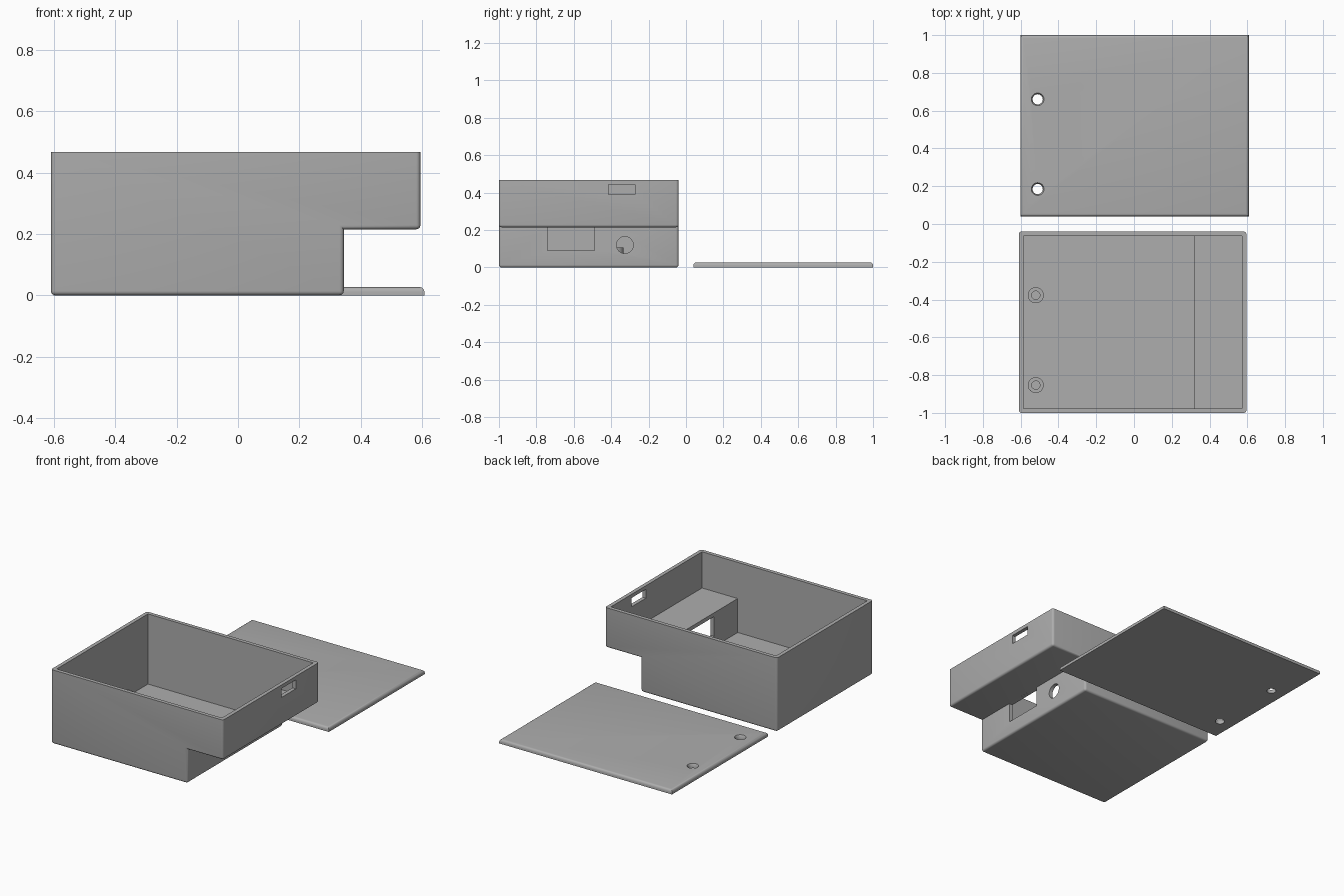
import bpy, bmesh, math
from mathutils import Matrix

if "Cube" in bpy.data.objects:
    bpy.data.objects.remove(bpy.data.objects["Cube"])

grey = bpy.data.materials.new("light grey plastic")
grey.diffuse_color = (0.42, 0.42, 0.42, 1)
grey.use_nodes = True
grey.node_tree.nodes["Principled BSDF"].inputs["Base Color"].default_value = grey.diffuse_color


def make(name, bm):
    bmesh.ops.recalc_face_normals(bm, faces=bm.faces)
    me = bpy.data.meshes.new(name)
    bm.to_mesh(me)
    bm.free()
    me.materials.append(grey)
    ob = bpy.data.objects.new(name, me)
    bpy.context.collection.objects.link(ob)
    return ob


def extrude_profile(pts, y0, y1):
    """Solid from an x-z outline, running from y0 to y1."""
    bm = bmesh.new()
    face = bm.faces.new([bm.verts.new((x, y0, z)) for x, z in pts])
    new = bmesh.ops.extrude_face_region(bm, geom=[face])["geom"]
    bmesh.ops.translate(bm, vec=(0, y1 - y0, 0),
                        verts=[v for v in new if isinstance(v, bmesh.types.BMVert)])
    bmesh.ops.recalc_face_normals(bm, faces=bm.faces)
    return bm


def box(x0, x1, y0, y1, z0, z1):
    return extrude_profile([(x0, z0), (x1, z0), (x1, z1), (x0, z1)], y0, y1)


def cone(r_low, r_high, depth, centre, axis="Z"):
    bm = bmesh.new()
    rot = Matrix.Rotation(math.pi / 2, 4, "Y") if axis == "X" else Matrix()
    bmesh.ops.create_cone(bm, cap_ends=True, segments=40, radius1=r_low, radius2=r_high,
                          depth=depth, matrix=Matrix.Translation(centre) @ rot)
    return bm


def boolean(ob, bm, op="DIFFERENCE"):
    tool = make("cutter", bm)
    tool.hide_render = True
    mod = ob.modifiers.new(op, "BOOLEAN")
    mod.operation, mod.object, mod.solver = op, tool, "EXACT"
    bpy.context.view_layer.objects.active = ob
    bpy.ops.object.modifier_apply(modifier=mod.name)
    bpy.data.objects.remove(tool)


def smooth(ob):
    bpy.ops.object.select_all(action="DESELECT")
    ob.select_set(True)
    bpy.context.view_layer.objects.active = ob
    bpy.ops.object.shade_smooth_by_angle(angle=math.radians(35))


# Stepped case: outer edges rounded, except the top rim and the inner step corner
TOP = 0.468
bm = extrude_profile([(-0.61, 0), (0.345, 0), (0.345, 0.215),
                      (0.595, 0.215), (0.595, TOP), (-0.61, TOP)], -1.0, -0.04)
edges = [e for e in bm.edges
         if not all(v.co.z > TOP - 0.001 for v in e.verts)
         and not all(abs(v.co.x - 0.345) < 0.001 and v.co.z > 0.2 for v in e.verts)]
bmesh.ops.bevel(bm, geom=edges, offset=0.014, segments=4, profile=0.5, affect="EDGES")
case = make("case", bm)

# Stepped cavity
boolean(case, extrude_profile([(-0.586, 0.024), (0.321, 0.024), (0.321, 0.239),
                               (0.571, 0.239), (0.571, 0.6), (-0.586, 0.6)], -0.976, -0.064))

# Openings in the right-hand walls
boolean(case, box(0.30, 0.38, -0.74, -0.49, 0.09, 0.2148))
boolean(case, cone(0.045, 0.045, 0.08, (0.34, -0.327, 0.12), "X"))
boolean(case, box(0.55, 0.62, -0.415, -0.272, 0.389, 0.445))

# Short hollow screw posts
for y in (-0.377, -0.853):
    boolean(case, cone(0.042, 0.042, 0.096, (-0.52, y, 0.06)), "UNION")
    boolean(case, cone(0.022, 0.022, 0.1, (-0.52, y, 0.075)))
smooth(case)

# Lid with rounded top edges and countersunk screw holes
bm = box(-0.602, 0.608, 0.04, 1.0, 0, 0.027)
top_edges = [e for e in bm.edges if all(v.co.z > 0.02 for v in e.verts)]
bmesh.ops.bevel(bm, geom=top_edges, offset=0.016, segments=4, profile=0.5, affect="EDGES")
lid = make("lid", bm)
for y in (0.185, 0.66):
    boolean(lid, cone(0.027, 0.027, 0.1, (-0.51, y, 0.0)))
    boolean(lid, cone(0.027, 0.038, 0.02, (-0.51, y, 0.025)))
smooth(lid)
